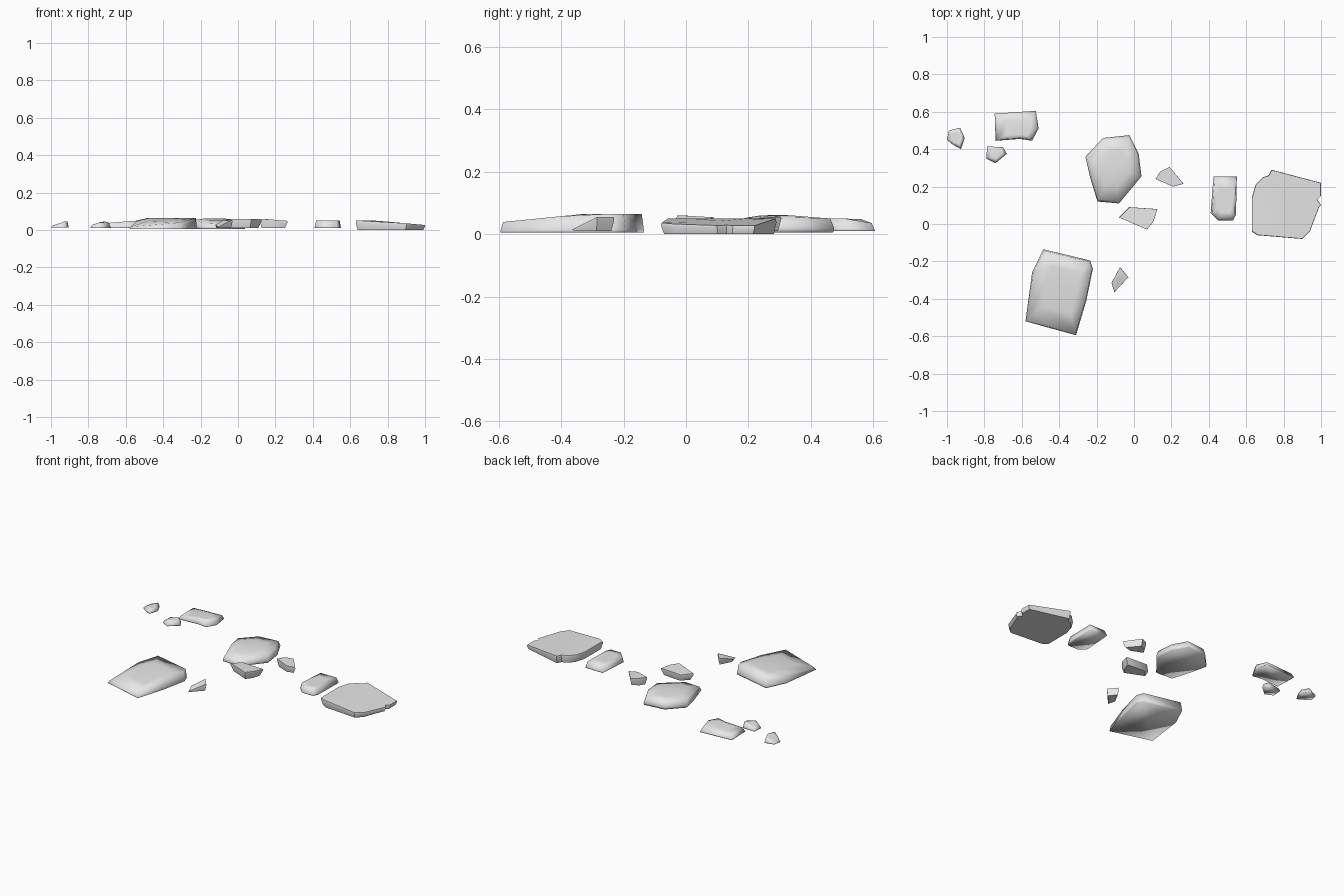
import bpy, bmesh, math
from mathutils import Vector

cube = bpy.data.objects.get("Cube")
if cube:
    bpy.data.objects.remove(cube, do_unlink=True)

stone_grey = bpy.data.materials.new("stone_grey")
stone_grey.use_nodes = True
GREY = (0.8, 0.8, 0.8, 1)
stone_grey.diffuse_color = GREY
stone_grey.node_tree.nodes["Principled BSDF"].inputs["Base Color"].default_value = GREY


def stone(name, outline, planes, base=0.01, foot=1.0, waist=0.15, rim=0.95, smooth=100):
    """Loft a slab: foot ring, widest ring, rim ring, inner ring, crown point.
    planes: (height, slope_x, slope_y) about the centre; the lowest one wins."""
    pts = [Vector(p) for p in outline]
    mid = sum(pts, Vector((0, 0))) / len(pts)

    def top(p):
        d = p - mid
        return max(base + 0.006, min(h + sx * d.x + sy * d.y for h, sx, sy in planes))

    bm = bmesh.new()

    def ring(scale, level):
        verts = []
        for p in pts:
            q = mid + (p - mid) * scale
            verts.append(bm.verts.new((q.x, q.y, base + (top(q) - base) * level)))
        return verts

    rings = [ring(foot, 0), ring(1, waist), ring(rim, 1), ring(0.55, 1)]
    for low, high in zip(rings, rings[1:]):
        for i in range(len(pts)):
            j = (i + 1) % len(pts)
            bm.faces.new((low[i], low[j], high[j], high[i]))
    crown = bm.verts.new((mid.x, mid.y, top(mid)))
    for i in range(len(pts)):
        bm.faces.new((rings[-1][i], rings[-1][(i + 1) % len(pts)], crown))
    bm.faces.new(rings[0])
    bmesh.ops.recalc_face_normals(bm, faces=bm.faces)
    mesh = bpy.data.meshes.new(name)
    bm.to_mesh(mesh)
    bm.free()
    mesh.materials.append(stone_grey)
    obj = bpy.data.objects.new(name, mesh)
    bpy.context.collection.objects.link(obj)
    bpy.ops.object.select_all(action='DESELECT')
    obj.select_set(True)
    bpy.context.view_layer.objects.active = obj
    bpy.ops.object.shade_smooth_by_angle(angle=math.radians(smooth))


# Large slabs
stone("wide_slab",
      [(.63, .14), (.63, -.04), (.66, -.06), (.9, -.08), (.94, -.04), (.99, .09), (1, .1),
       (.98, .13), (1, .15), (1, .22), (.735, .29), (.72, .26), (.69, .25), (.65, .21)],
      [(.05, 0, 0), (.043, -.09, 0)], base=0, foot=.95, waist=.75, rim=.99, smooth=40)
stone("long_slab",
      [(-.485, -.135), (-.235, -.195), (-.22, -.24), (-.255, -.41), (-.31, -.595),
       (-.58, -.52), (-.545, -.26)],
      [(.065, 0, 0), (.064, 0, .1), (.085, .25, .1)], base=.005, rim=.965)
stone("domed_stone",
      [(-.165, .46), (-.025, .475), (.025, .375), (.04, .255), (-.08, .11),
       (-.195, .12), (-.235, .25), (-.26, .36)],
      [(.062, 0, 0), (.063, 0, -.08), (.078, 0, .24), (.072, -.15, 0), (.072, .15, 0)],
      base=.005, foot=.98, waist=.3, rim=.93)

# Medium stones
stone("side_block",
      [(.425, .255), (.55, .255), (.545, .05), (.53, .02), (.45, .02), (.41, .06)],
      [(.05, 0, 0)], rim=.9)
stone("back_block",
      [(-.745, .59), (-.525, .605), (-.51, .51), (-.545, .445), (-.61, .455), (-.74, .445)],
      [(.05, 0, 0), (.045, .08, 0), (.07, 0, -.4)], rim=.9)

# Small chips
stone("middle_chip",
      [(-.025, .09), (.125, .08), (.105, .015), (.07, -.03), (-.08, .035)],
      [(.06, 0, 0), (.057, 0, -.06)], foot=.8, waist=.8, rim=.99, smooth=50)
stone("back_chip",
      [(.19, .305), (.265, .215), (.21, .2), (.115, .24), (.14, .28)],
      [(.06, 0, 0), (.056, -.08, 0)], foot=.82, waist=.8, rim=.99, smooth=50)
stone("front_chip",
      [(-.075, -.23), (-.03, -.285), (-.105, -.365), (-.12, -.315)],
      [(.055, 0, 0), (.042, .2, .35)], foot=.86, waist=.75, rim=.98, smooth=50)
stone("left_pebble",
      [(-.785, .415), (-.7, .41), (-.68, .375), (-.74, .325), (-.79, .35)],
      [(.045, 0, 0), (.042, .35, 0), (.055, -.3, 0)], rim=.82)
stone("far_pebble",
      [(-.99, .5), (-.93, .515), (-.905, .46), (-.925, .4), (-.97, .425), (-1, .45)],
      [(.046, 0, 0), (.037, .35, 0)], base=.013, rim=.85)
